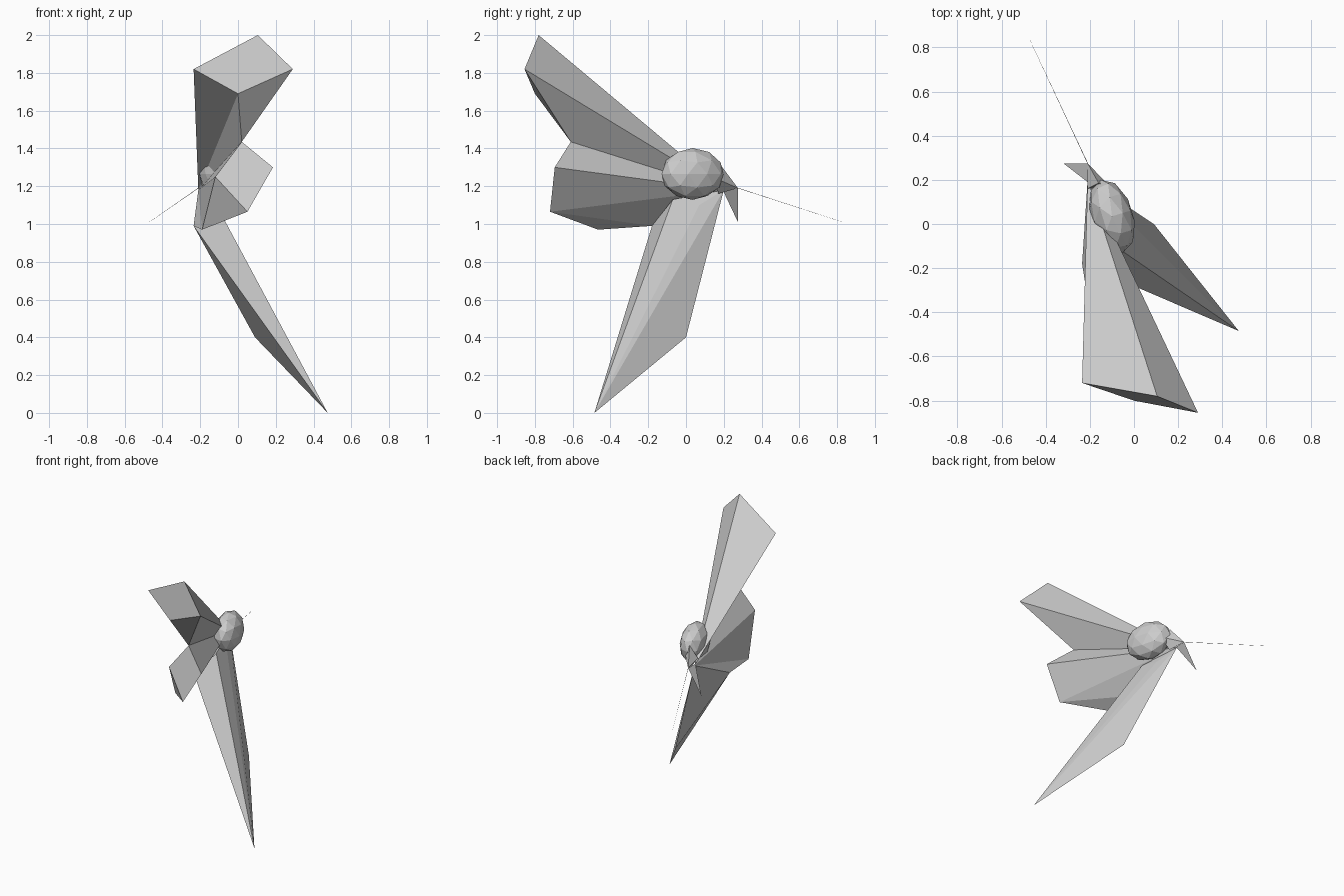
import bpy, bmesh, math
from mathutils import Vector, Matrix

cube = bpy.data.objects.get("Cube")
if cube:
    bpy.data.objects.remove(cube)

grey = bpy.data.materials.new("plain grey")
colour = (0.6, 0.6, 0.6, 1)
grey.use_nodes = True
grey.diffuse_color = colour
grey.node_tree.nodes["Principled BSDF"].inputs["Base Color"].default_value = colour


def add_object(name, bm):
    """Turn a bmesh into a flat shaded grey object."""
    bmesh.ops.recalc_face_normals(bm, faces=bm.faces)
    mesh = bpy.data.meshes.new(name)
    bm.to_mesh(mesh)
    bm.free()
    mesh.materials.append(grey)
    obj = bpy.data.objects.new(name, mesh)
    bpy.context.collection.objects.link(obj)
    return obj


def faceted(name, points, faces):
    """Build a folded part from lettered corners and words that spell its faces."""
    bm = bmesh.new()
    verts = {key: bm.verts.new(co) for key, co in points.items()}
    for word in faces.split():
        bm.faces.new([verts[letter] for letter in word])
    return add_object(name, bm)


# Shared joints where the folded parts meet
root = (-0.21, 0.20, 1.18)
wing_joint = (0.02, -0.61, 1.435)
hip = (-0.235, -0.18, 0.99)
beak_base = (-0.21, 0.275, 1.19)

# Upper wing: a fan of long facets closed by a folded end
faceted("upper_wing", {
    "r": root, "e": wing_joint,
    "a": (-0.235, -0.72, 1.82), "b": (0.105, -0.78, 2.0),
    "c": (0.29, -0.855, 1.82), "d": (0, -0.80, 1.69),
}, "rab rbc rce red rda abcd dce")

# Lower wing, sharing one corner with the upper wing
faceted("lower_wing", {
    "r": root, "e": wing_joint, "i": hip,
    "f": (0.185, -0.695, 1.30), "g": (0.05, -0.72, 1.065),
    "h": (-0.19, -0.465, 0.97), "j": (-0.12, -0.64, 1.25),
}, "ref rfg rgi gih rih rhj rje efgj jgh")

# Long pointed tail reaching the ground
faceted("tail_spike", {
    "r": root, "i": hip, "t": (0.475, -0.485, 0), "k": (0.09, 0, 0.40),
    "m": (-0.13, -0.07, 1.13), "n": (-0.14, 0.07, 1.10),
}, "rkt rtn ntm mti tki kri rnm rmi")

# Faceted body, stretched along its tilted length
bm = bmesh.new()
bmesh.ops.create_icosphere(
    bm, subdivisions=2, radius=1,
    matrix=Matrix.Translation((-0.1, 0.035, 1.265))
    @ Matrix.Rotation(math.radians(17), 4, "Z")
    @ Matrix.Diagonal((0.097, 0.172, 0.137, 1)))
add_object("body", bm)

# Head tapering from the body to the beak
faceted("head", {
    "q": beak_base, "u": (-0.16, 0.185, 1.31), "v": (-0.10, 0.16, 1.24),
    "w": (-0.17, 0.17, 1.16), "s": (-0.21, 0.16, 1.22),
}, "quv qvw qws qsu uvws")

# Flat triangular beak
faceted("beak", {
    "q": beak_base, "p": (-0.32, 0.275, 1.01), "s": (-0.21, 0.19, 1.19),
}, "qps")

# Hair-thin feeler
start, end = Vector(beak_base), Vector((-0.47, 0.83, 1.01))
bm = bmesh.new()
bmesh.ops.create_cone(
    bm, segments=3, radius1=0.0015, radius2=0.0005, depth=(end - start).length,
    cap_ends=True,
    matrix=Matrix.Translation((start + end) / 2)
    @ (end - start).to_track_quat("Z", "Y").to_matrix().to_4x4())
add_object("feeler", bm)
